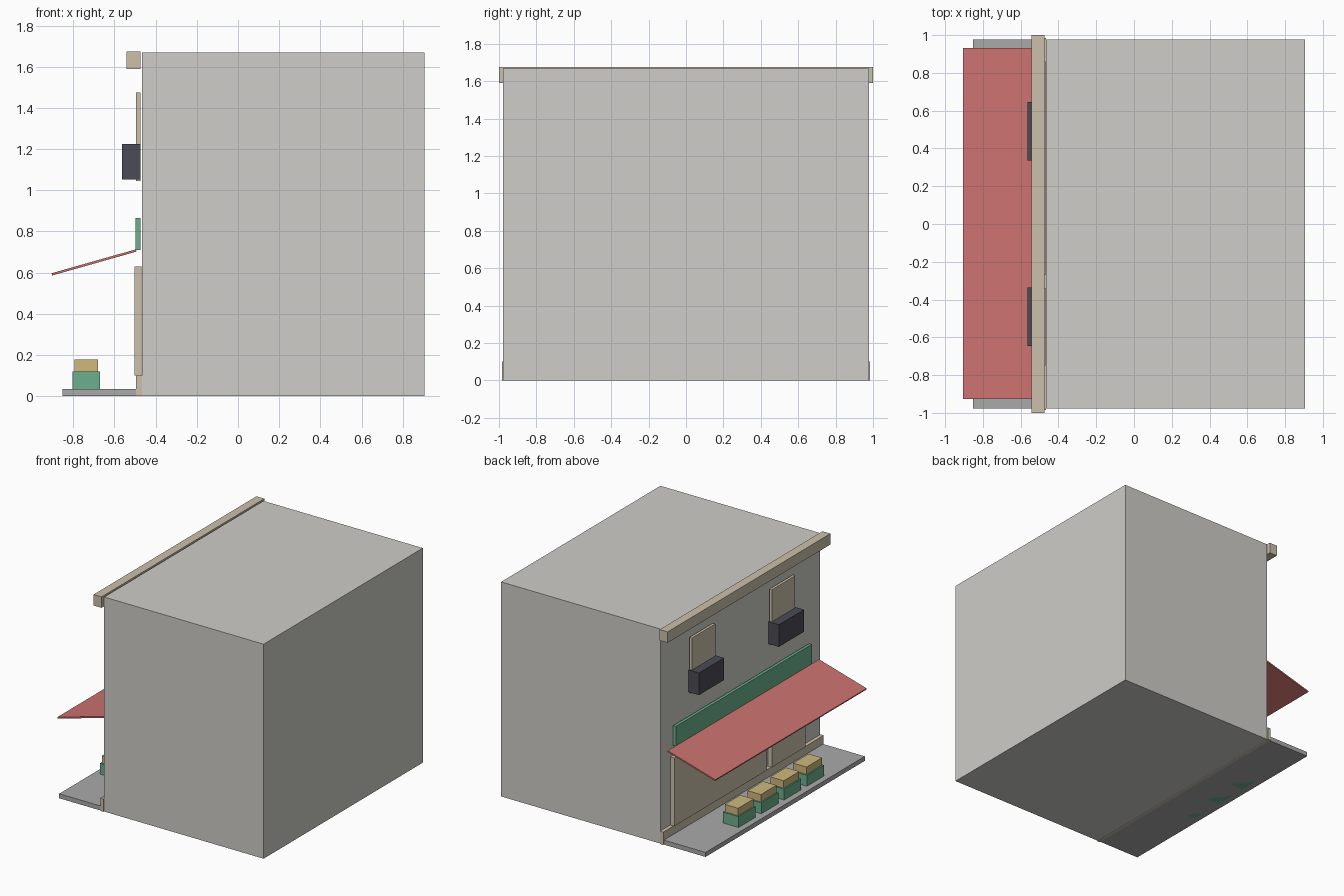
import bpy
import bmesh

if "Cube" in bpy.data.objects:
    bpy.data.objects.remove(bpy.data.objects["Cube"])


def material(name, rgb):
    m = bpy.data.materials.new(name)
    m.diffuse_color = (*rgb, 1)
    m.use_nodes = True
    m.node_tree.nodes["Principled BSDF"].inputs["Base Color"].default_value = m.diffuse_color
    return m


wall = material("plaster", (0.62, 0.61, 0.58))
stone = material("paving", (0.40, 0.40, 0.41))
trim = material("cream_trim", (0.60, 0.53, 0.41))
green = material("green_paint", (0.15, 0.43, 0.27))
red = material("red_canvas", (0.60, 0.17, 0.16))
dark = material("dark_metal", (0.07, 0.07, 0.09))
straw = material("produce", (0.62, 0.48, 0.20))


def extrude_profile(name, profile, y0, y1, mat):
    """Extrude an x-z profile along y."""
    bm = bmesh.new()
    face = bm.faces.new([bm.verts.new((x, y0, z)) for x, z in profile])
    ext = bmesh.ops.extrude_face_region(bm, geom=[face])
    verts = [g for g in ext["geom"] if isinstance(g, bmesh.types.BMVert)]
    bmesh.ops.translate(bm, verts=verts, vec=(0, y1 - y0, 0))
    bmesh.ops.recalc_face_normals(bm, faces=bm.faces[:])
    me = bpy.data.meshes.new(name)
    bm.to_mesh(me)
    bm.free()
    me.materials.append(mat)
    ob = bpy.data.objects.new(name, me)
    bpy.context.collection.objects.link(ob)
    return ob


def box(name, x, y, z, mat):
    profile = [(x[0], z[0]), (x[1], z[0]), (x[1], z[1]), (x[0], z[1])]
    return extrude_profile(name, profile, y[0], y[1], mat)


# Building mass and pavement; the street facade faces -x
box("building", (-0.466, 0.905), (-0.978, 0.978), (0, 1.668), wall)
box("pavement", (-0.853, -0.466), (-0.978, 0.978), (0, 0.035), stone)

# Facade trim
box("cornice", (-0.542, -0.474), (-1, 1), (1.59, 1.675), trim)
box("plinth", (-0.495, -0.467), (-0.985, 0.985), (0, 0.1), trim)
box("shop_window", (-0.502, -0.468), (-0.27, 0.86), (0.1, 0.63), trim)
box("shop_door", (-0.502, -0.468), (-0.75, -0.34), (0.1, 0.63), trim)

# Sign board and sloping awning
box("sign_board", (-0.497, -0.474), (-0.835, 0.835), (0.71, 0.865), green)
awning = [(-0.902, 0.586), (-0.493, 0.702), (-0.496, 0.713), (-0.905, 0.597)]
extrude_profile("awning", awning, -0.927, 0.932, red)

# Upper windows with window boxes
for side, y in (("left", 0.491), ("right", -0.491)):
    box(f"window_{side}", (-0.495, -0.474), (y - 0.144, y + 0.144), (1.045, 1.475), trim)
    box(f"window_box_{side}", (-0.563, -0.474), (y - 0.154, y + 0.154), (1.053, 1.225), dark)

# Crates of produce on the pavement
for i in range(4):
    y = 0.4 - 0.28 * i
    box(f"crate_{i + 1}", (-0.805, -0.67), (y - 0.105, y + 0.105), (0, 0.12), green)
    box(f"produce_{i + 1}", (-0.795, -0.68), (y - 0.095, y + 0.095), (0.12, 0.178), straw)
